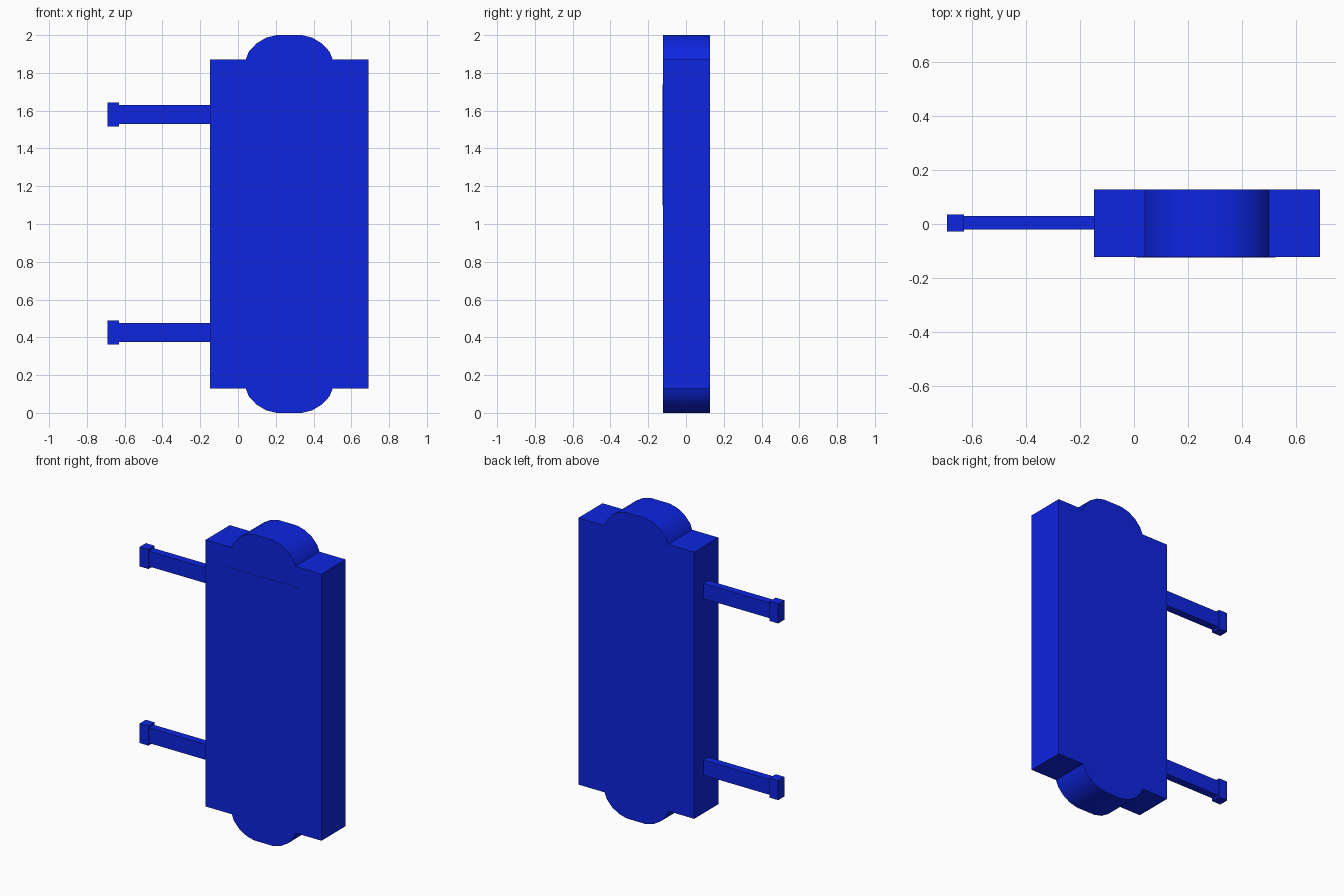
import bpy, bmesh, math
from mathutils import Vector

default = bpy.data.objects.get("Cube")
if default:
    bpy.data.objects.remove(default, do_unlink=True)

blue = bpy.data.materials.new("royal blue")
blue.use_nodes = True
color = (0.004, 0.018, 0.74, 1)
blue.diffuse_color = color
blue.node_tree.nodes["Principled BSDF"].inputs["Base Color"].default_value = color

FRONT, BACK = -0.123, 0.127
MID_X, MID_Z = 0.271, 1.0


def finish(name, bm):
    bmesh.ops.recalc_face_normals(bm, faces=bm.faces)
    mesh = bpy.data.meshes.new(name)
    bm.to_mesh(mesh)
    bm.free()
    mesh.materials.append(blue)
    obj = bpy.data.objects.new(name, mesh)
    bpy.context.collection.objects.link(obj)
    return obj


def box(name, low, high):
    bm = bmesh.new()
    bmesh.ops.create_cube(bm, size=1)
    low, high = Vector(low), Vector(high)
    for v in bm.verts:
        v.co = (low + high) / 2 + v.co * (high - low)
    return finish(name, bm)


# Body: one quarter of the outline, mirrored both ways and extruded
quarter = [(0.419, 0.872), (0.23, 0.872), (0.214, 0.912), (0.173, 0.956),
           (0.123, 0.986), (0.068, 1.0)]
half = quarter + [(-x, z) for x, z in reversed(quarter)]
outline = half + [(x, -z) for x, z in reversed(half)]
bm = bmesh.new()
face = bm.faces.new([bm.verts.new((MID_X + x, FRONT, MID_Z + z)) for x, z in outline])
solid = bmesh.ops.extrude_face_region(bm, geom=[face], use_keep_orig=True)
moved = [g for g in solid["geom"] if isinstance(g, bmesh.types.BMVert)]
bmesh.ops.translate(bm, verts=moved, vec=(0, BACK - FRONT, 0))
body = finish("body", bm)
bpy.context.view_layer.objects.active = body
body.select_set(True)
bpy.ops.object.shade_smooth_by_angle(angle=math.radians(40))

# Thin front panel
box("front_panel", (0.01, FRONT - 0.002, 1.097), (0.525, FRONT + 0.004, 1.738))

# Side arms with square end caps
for label, z in (("upper", 1.58), ("lower", 0.425)):
    box(label + "_arm", (-0.64, -0.021, z - 0.05), (-0.14, 0.029, z + 0.05))
    box(label + "_arm_cap", (-0.692, -0.028, z - 0.064), (-0.629, 0.036, z + 0.064))
